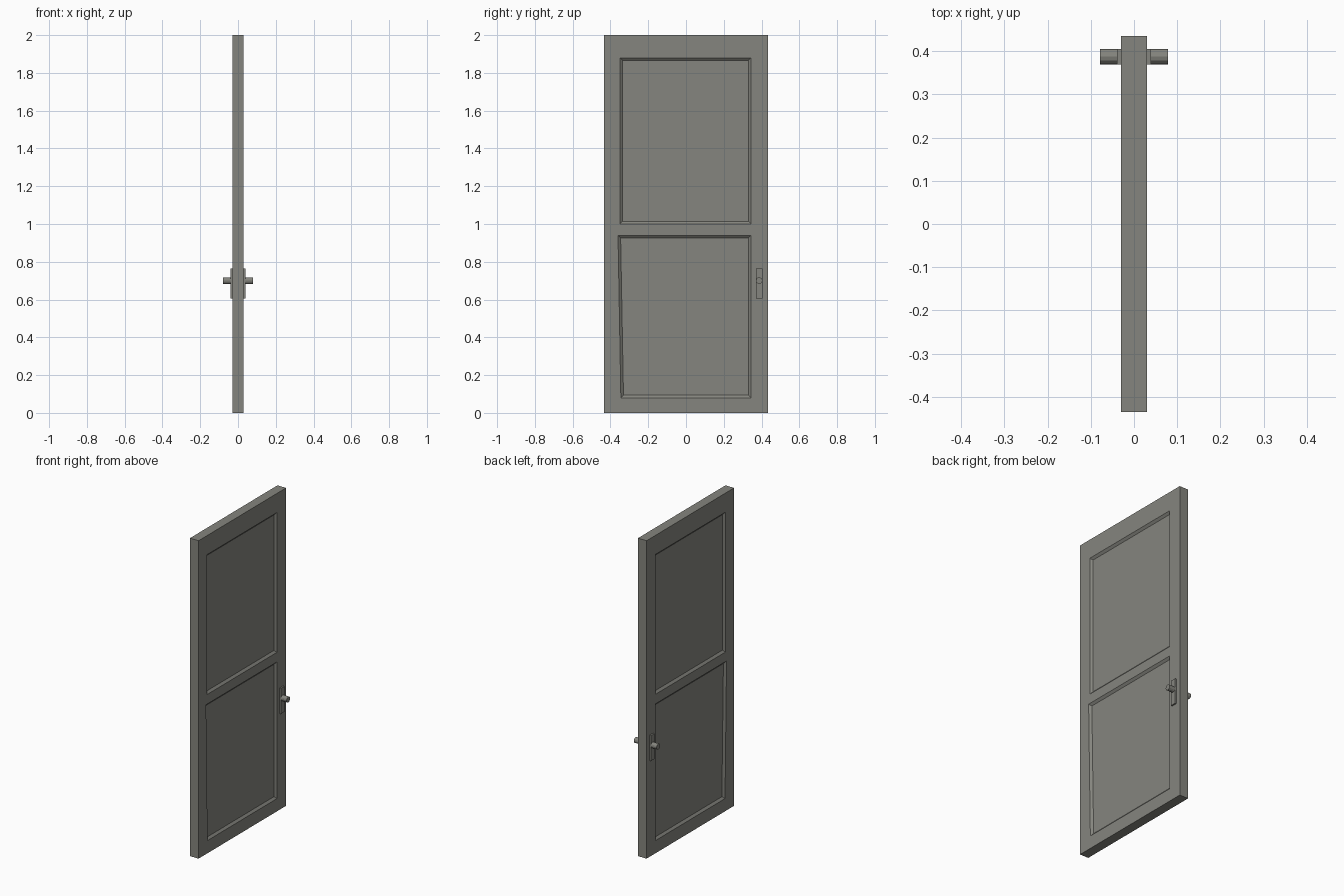
import bpy, bmesh, math
from mathutils import Matrix

if "Cube" in bpy.data.objects:
    bpy.data.objects.remove(bpy.data.objects["Cube"])

W, T, H = 0.435, 0.03, 2.0      # half width, half thickness, height
RECESS, BEVEL = 0.012, 0.014    # panel depth and sloped border width


def material(name, rgb):
    m = bpy.data.materials.new(name)
    m.diffuse_color = (*rgb, 1)
    m.use_nodes = True
    m.node_tree.nodes["Principled BSDF"].inputs["Base Color"].default_value = m.diffuse_color
    return m


grey = material("warm grey", (0.235, 0.235, 0.21))


def finish(name, bm, mat):
    bmesh.ops.recalc_face_normals(bm, faces=bm.faces)
    me = bpy.data.meshes.new(name)
    bm.to_mesh(me)
    bm.free()
    me.materials.append(mat)
    ob = bpy.data.objects.new(name, me)
    bpy.context.collection.objects.link(ob)
    return ob


# Door leaf: frame faces around two sunken panels on each side
bm = bmesh.new()
rims = []
for side in (-1, 1):
    def ring(pts, x):
        return [bm.verts.new((side * x, y, z)) for y, z in pts]

    rim = ring([(-W, 0), (W, 0), (W, H), (-W, H)], T)
    rims.append(rim)
    panels = []
    for pts in ([(-0.345, 0.08), (0.345, 0.08), (0.345, 0.94), (-0.36, 0.94)],
                [(-0.35, 1.0), (0.345, 1.0), (0.345, 1.88), (-0.35, 1.88)]):
        signs = [(1, 1), (-1, 1), (-1, -1), (1, -1)]
        outer = ring(pts, T)
        inner = ring([(y + sy * BEVEL, z + sz * BEVEL)
                      for (y, z), (sy, sz) in zip(pts, signs)], T - RECESS)
        for i in range(4):
            j = (i + 1) % 4
            bm.faces.new((outer[i], outer[j], inner[j], inner[i]))
        bm.faces.new(inner)
        panels.append(outer)
    a, b = panels
    bm.faces.new((rim[0], rim[1], a[1], a[0]))                    # bottom rail
    bm.faces.new((a[3], a[2], b[1], b[0]))                        # middle rail
    bm.faces.new((b[3], b[2], rim[2], rim[3]))                    # top rail
    bm.faces.new((rim[0], a[0], a[3], b[0], b[3], rim[3]))        # stiles
    bm.faces.new((rim[1], a[1], a[2], b[1], b[2], rim[2]))
for i in range(4):                                                # door edges
    j = (i + 1) % 4
    bm.faces.new((rims[0][i], rims[0][j], rims[1][j], rims[1][i]))
finish("door_leaf", bm, grey)

# Handles: back plate and round knob on both sides
for side, label in ((-1, "left"), (1, "right")):
    bm = bmesh.new()
    bmesh.ops.create_cube(bm, size=1, matrix=Matrix.Translation(
        (side * 0.034, 0.3875, 0.685)) @ Matrix.Diagonal((0.01, 0.035, 0.16, 1)))
    finish("handle_plate_" + label, bm, grey)

    bm = bmesh.new()
    bmesh.ops.create_cone(
        bm, cap_ends=True, segments=12, radius1=0.0175, radius2=0.0175, depth=0.042,
        matrix=Matrix.Translation((side * 0.058, 0.3875, 0.70))
        @ Matrix.Rotation(math.pi / 2, 4, 'Y'))
    finish("handle_knob_" + label, bm, grey)
